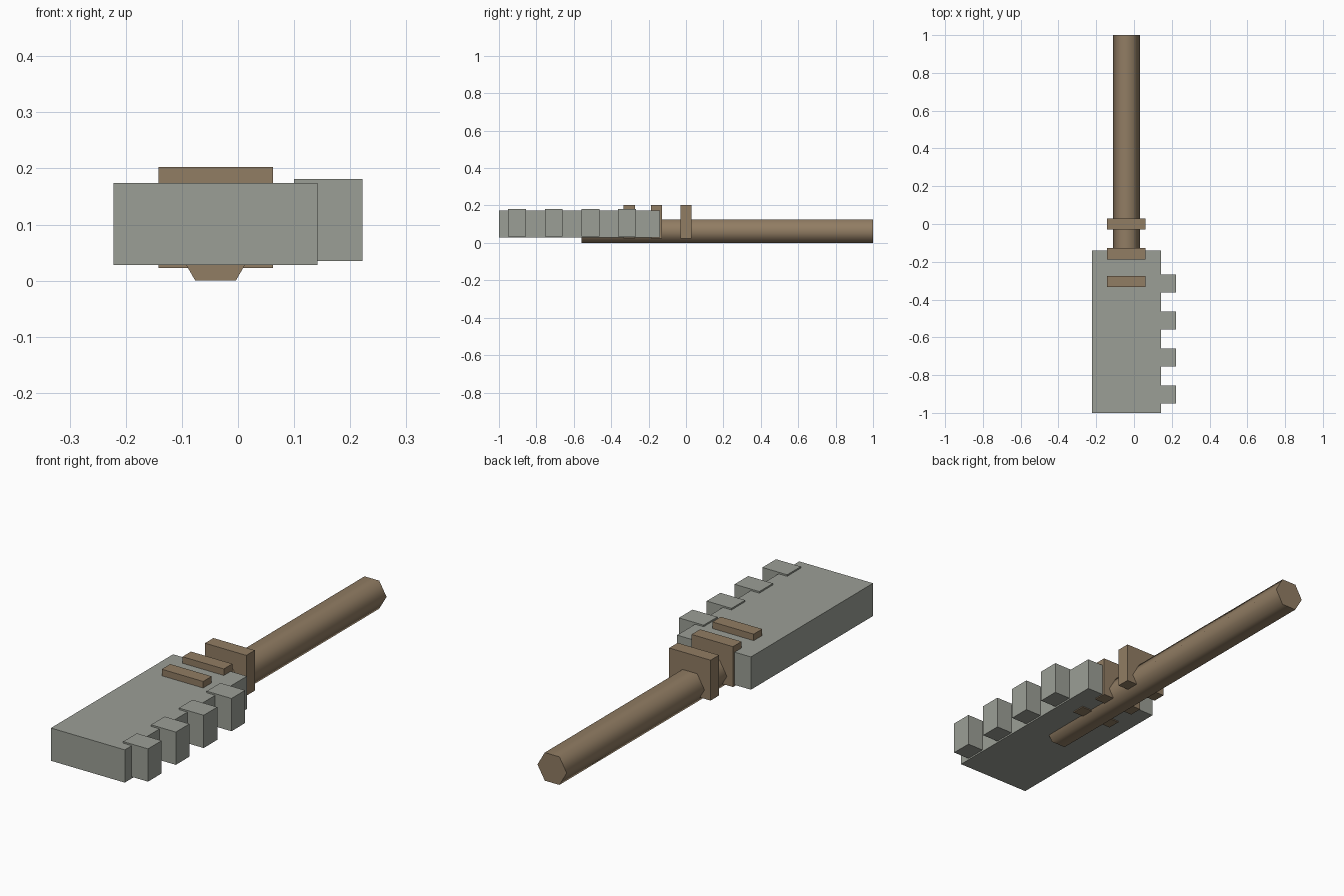
import bpy
import math

cube = bpy.data.objects.get("Cube")
if cube:
    bpy.data.objects.remove(cube, do_unlink=True)


def material(name, rgb):
    mat = bpy.data.materials.new(name)
    mat.use_nodes = True
    mat.diffuse_color = (*rgb, 1)
    mat.node_tree.nodes["Principled BSDF"].inputs["Base Color"].default_value = (*rgb, 1)
    return mat


stone = material("grey stone", (0.33, 0.345, 0.305))
wood = material("brown wood", (0.285, 0.205, 0.126))


def box(name, x, y, z, mat):
    """Box spanning the given (low, high) range on each axis."""
    spans = (x, y, z)
    bpy.ops.mesh.primitive_cube_add(size=1, location=[(a + b) / 2 for a, b in spans])
    obj = bpy.context.object
    obj.name = name
    obj.scale = [b - a for a, b in spans]
    bpy.ops.object.transform_apply(location=False, rotation=False, scale=True)
    obj.data.materials.append(mat)
    return obj


# Thick slab blade
box("blade", (-0.222, 0.142), (-1, -0.14), (0.028, 0.174), stone)

# Four teeth along the left edge, sitting slightly proud of the blade
for i in range(4):
    y = -0.903 + i * 0.196
    box(f"tooth_{i + 1}", (0.1, 0.222), (y - 0.048, y + 0.048), (0.035, 0.181), stone)

# Three bindings around the handle
for i, y in enumerate((-0.304, -0.158, 0.0)):
    box(f"binding_{i + 1}", (-0.142, 0.062), (y - 0.03, y + 0.03), (0.023, 0.203), wood)

# Six-sided handle with flat top and bottom, smooth sides and flat ends
radius = 0.0722
apothem = radius * math.cos(math.pi / 6)
bpy.ops.mesh.primitive_cylinder_add(vertices=6, radius=radius, depth=1.56)
handle = bpy.context.object
handle.name = "handle"
handle.rotation_euler = (0, 0, math.radians(30))
bpy.ops.object.transform_apply(location=False, rotation=True, scale=False)
handle.rotation_euler = (math.radians(90), 0, 0)
handle.location = (-0.04, 0.22, apothem)
bpy.ops.object.transform_apply(location=False, rotation=True, scale=False)
handle.data.materials.append(wood)
bpy.ops.object.shade_smooth_by_angle(angle=math.radians(70))
